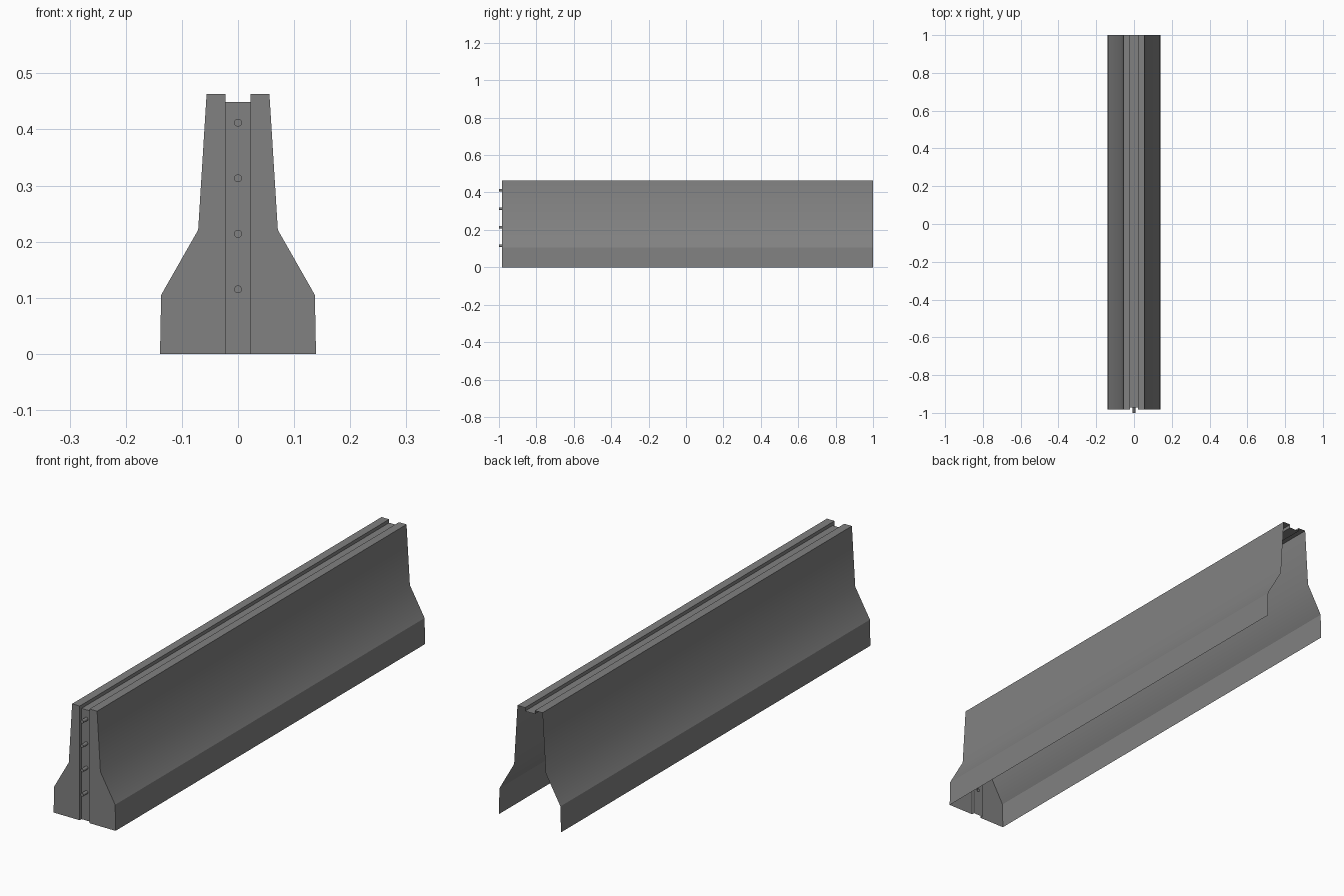
import bpy, bmesh, math

if "Cube" in bpy.data.objects:
    bpy.data.objects.remove(bpy.data.objects["Cube"])

FRONT, BACK, RECESS, PIN_END = -0.983, 1.0, -0.971, -1.0
OUTER = [(0.139, 0), (0.137, 0.105), (0.071, 0.221), (0.056, 0.463), (0.022, 0.463)]
SLOT, FLOOR = 0.022, 0.449
PIN_Z = [0.115, 0.214, 0.313, 0.412]
PIN_R, SEG = 0.007, 16

dark = bpy.data.materials.new("dark_grey")
dark.diffuse_color = (0.22, 0.22, 0.22, 1)
dark.use_nodes = True
dark.node_tree.nodes["Principled BSDF"].inputs["Base Color"].default_value = dark.diffuse_color


def finish(name, bm, angle):
    bmesh.ops.remove_doubles(bm, verts=bm.verts, dist=1e-5)
    bmesh.ops.recalc_face_normals(bm, faces=bm.faces)
    mesh = bpy.data.meshes.new(name)
    bm.to_mesh(mesh)
    bm.free()
    mesh.materials.append(dark)
    obj = bpy.data.objects.new(name, mesh)
    bpy.context.collection.objects.link(obj)
    bpy.ops.object.select_all(action='DESELECT')
    obj.select_set(True)
    bpy.context.view_layer.objects.active = obj
    bpy.ops.object.shade_smooth_by_angle(angle=math.radians(angle))
    return obj


def ring(z):
    return [(PIN_R * math.cos(2 * math.pi * i / SEG), z + PIN_R * math.sin(2 * math.pi * i / SEG))
            for i in range(SEG)]


def loop_edges(bm, pts, y):
    vs = [bm.verts.new((x, y, z)) for x, z in pts]
    return [bm.edges.new((vs[i - 1], vs[i])) for i in range(len(vs))]


bm = bmesh.new()


def face(*pts):
    return bm.faces.new([bm.verts.new(p) for p in pts])


for s in (-1, 1):
    # Sloped side and top rail
    for (x0, z0), (x1, z1) in zip(OUTER, OUTER[1:]):
        face((s*x0, FRONT, z0), (s*x0, BACK, z0), (s*x1, BACK, z1), (s*x1, FRONT, z1))
    # Top channel wall
    face((s*SLOT, FRONT, 0.463), (s*SLOT, BACK, 0.463), (s*SLOT, BACK, FLOOR),
         (s*SLOT, RECESS, FLOOR), (s*SLOT, FRONT, FLOOR))
    # Front end face beside the slot
    face(*[(s*x, FRONT, z) for x, z in OUTER + [(SLOT, FLOOR), (SLOT, 0)]])
    # Slot side wall
    face((s*SLOT, FRONT, 0), (s*SLOT, FRONT, FLOOR), (s*SLOT, RECESS, FLOOR), (s*SLOT, RECESS, 0))

# Top channel floor
face((-SLOT, RECESS, FLOOR), (SLOT, RECESS, FLOOR), (SLOT, BACK, FLOOR), (-SLOT, BACK, FLOOR))

# Recessed end panel with pin holes
edges = loop_edges(bm, [(-SLOT, 0), (SLOT, 0), (SLOT, FLOOR), (-SLOT, FLOOR)], RECESS)
for z in PIN_Z:
    edges += loop_edges(bm, ring(z), RECESS)
bmesh.ops.triangle_fill(bm, use_beauty=True, use_dissolve=False, edges=edges)
finish("barrier_shell", bm, 27.6)

# Hollow connector pins, closed at the outer end
for i, z in enumerate(PIN_Z):
    bm = bmesh.new()
    pts = ring(z)
    inner = [bm.verts.new((x, RECESS, h)) for x, h in pts]
    outer = [bm.verts.new((x, PIN_END, h)) for x, h in pts]
    for k in range(SEG):
        bm.faces.new((inner[k - 1], inner[k], outer[k], outer[k - 1]))
    bm.faces.new(outer)
    finish(f"connector_pin_{i + 1}", bm, 30)
